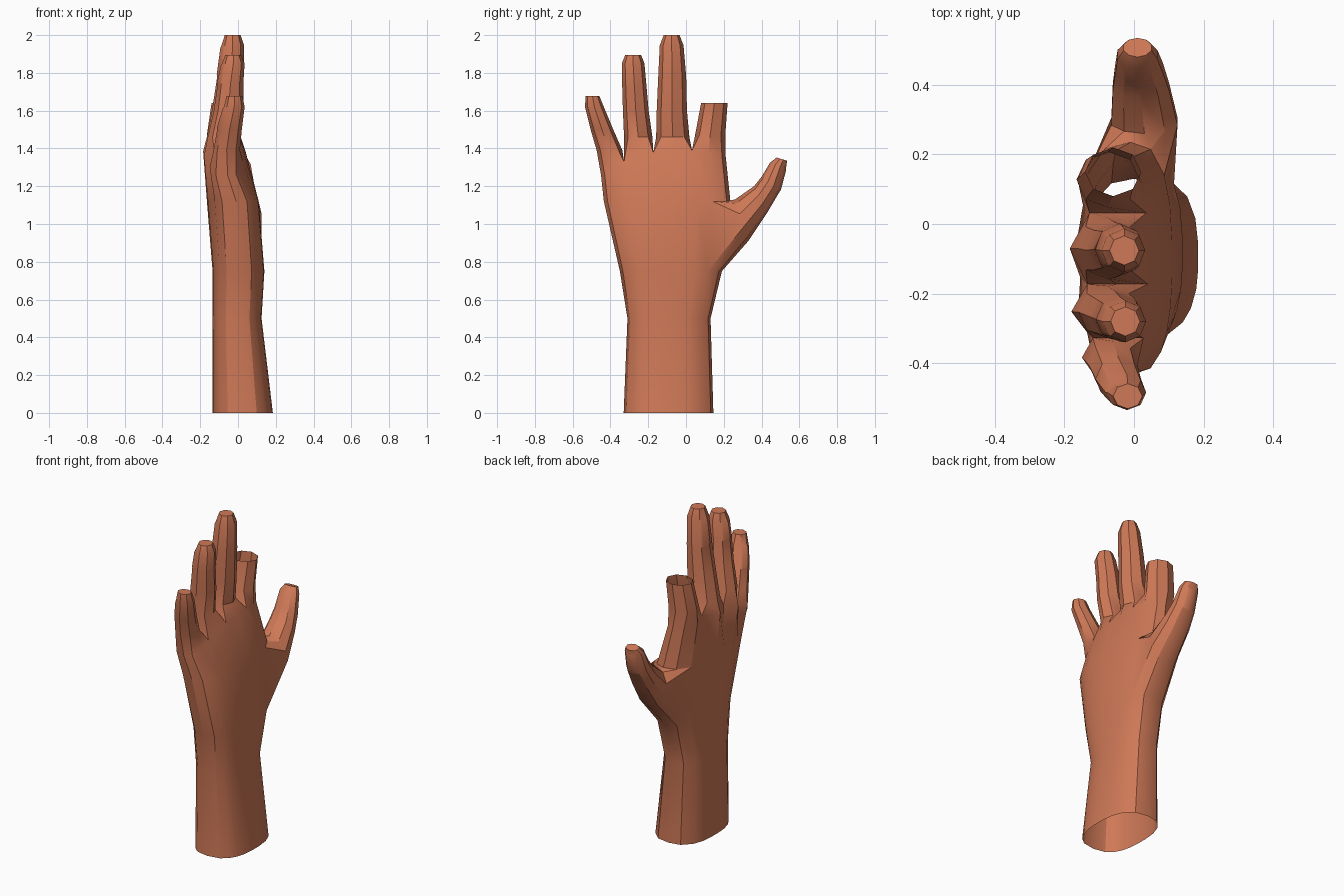
import bpy, bmesh, math

if "Cube" in bpy.data.objects:
    bpy.data.objects.remove(bpy.data.objects["Cube"])

skin = bpy.data.materials.new("skin")
skin.use_nodes = True
skin.diffuse_color = (0.62, 0.19, 0.095, 1)
skin.node_tree.nodes["Principled BSDF"].inputs["Base Color"].default_value = skin.diffuse_color

bm = bmesh.new()


def bridge(a, b):
    n = len(a)
    return [bm.faces.new((a[i], a[(i + 1) % n], b[(i + 1) % n], b[i])) for i in range(n)]


def loft(base, rings, nail=None):
    """Extend a ring of vertices through more rings; cap it and add a nail if asked."""
    prev, segments = base, []
    for ring in rings:
        verts = [bm.verts.new(p) for p in ring]
        segments.append(bridge(prev, verts))
        prev = verts
    if nail is not None:
        bm.faces.new(prev)
        bm.normal_update()
        nail_faces = [segments[-2][nail], segments[-2][nail + 1]]
        bmesh.ops.inset_region(bm, faces=nail_faces, thickness=0.012, depth=-0.004)


# Wrist and palm: rings of nine columns on the back and nine on the palm side
columns = [0.03, 0.1, 0.185, 0.3, 0.42, 0.575, 0.73, 0.86, 0.97]
knuckle_z = [1.26, 1.3, 1.33, 1.36, 1.38, 1.385, 1.39, 1.38, 1.36]


def palm_ring(z, y0, y1, back, mid, palm, groove, top=False):
    def point(j, edge):
        u = abs(2 * columns[j] - 1)
        w = (1 - u ** 2.6) ** (1 / 2.6)
        x = mid + (edge - mid) * w
        if edge == back and j in (2, 4, 6):
            x += groove
        return x, y0 + (y1 - y0) * columns[j], knuckle_z[j] if top else z
    pts = [point(j, back) for j in range(9)]
    pts.append((mid, y1, knuckle_z[8] if top else z))
    pts += [point(j, palm) for j in reversed(range(9))]
    pts.append((mid, y0, knuckle_z[0] if top else z))
    return [bm.verts.new(p) for p in pts]


rings = [
    palm_ring(0, -0.33, 0.145, -0.135, 0.02, 0.185, 0),
    palm_ring(0.5, -0.31, 0.13, -0.135, 0.0, 0.125, 0),
    palm_ring(0.75, -0.35, 0.19, -0.135, 0.01, 0.14, 0),
    palm_ring(1.12, -0.435, 0.235, -0.165, -0.01, 0.11, 0.01),
    palm_ring(1.36, -0.45, 0.21, -0.185, -0.055, 0.04, 0.05, True),
]
THUMB_SPAN = range(7, 11)      # columns left open for the thumb
for k, (low, high) in enumerate(zip(rings, rings[1:])):
    for i, face in enumerate(bridge(low, high)):
        if k == 2 and i in THUMB_SPAN:
            bm.faces.remove(face)

# Thumb: (outer y, z), (inner y, z), centre x, half depth
thumb_path = [
    ((0.33, 0.91), (0.26, 1.13), 0.03, 0.1),
    ((0.43, 1.06), (0.36, 1.2), 0.02, 0.085),
    ((0.495, 1.17), (0.4, 1.25), 0.015, 0.072),
    ((0.53, 1.3), (0.445, 1.325), 0.01, 0.06),
    ((0.535, 1.335), (0.48, 1.352), 0.01, 0.042),
]


def thumb_ring(outer, inner, cx, hx):
    pts = []
    for i in range(10):
        a = math.radians(36 * i - 72)
        t = (1 - math.cos(a)) / 2
        pts.append((cx + hx * math.sin(a),
                    outer[0] + (inner[0] - outer[0]) * t,
                    outer[1] + (inner[1] - outer[1]) * t))
    return pts


thumb_base = rings[2][7:12] + rings[3][7:12][::-1]
loft(thumb_base, [thumb_ring(*r) for r in thumb_path], nail=1)

# Fingers: z, centre y, centre x, half width, half depth
pinky = [(1.39, -0.405, -0.06, 0.068, 0.07), (1.5, -0.445, -0.045, 0.06, 0.065),
         (1.62, -0.485, -0.02, 0.05, 0.055), (1.678, -0.495, -0.018, 0.036, 0.042)]
ring_finger = [(1.46, -0.253, -0.075, 0.075, 0.085), (1.6, -0.266, -0.05, 0.068, 0.078),
               (1.74, -0.274, -0.04, 0.064, 0.068), (1.85, -0.28, -0.025, 0.06, 0.06),
               (1.895, -0.28, -0.025, 0.042, 0.042)]
middle = [(1.46, -0.07, -0.075, 0.088, 0.09), (1.6, -0.075, -0.055, 0.08, 0.083),
          (1.78, -0.073, -0.04, 0.074, 0.07), (1.945, -0.076, -0.028, 0.063, 0.06),
          (2.0, -0.076, -0.028, 0.042, 0.042)]
index = [(1.47, 0.128, -0.075, 0.08, 0.09), (1.64, 0.15, -0.06, 0.07, 0.08)]


def finger_ring(z, cy, cx, hy, hx):
    angles = [math.radians(45 * (i - 1)) for i in range(8)]
    return [(cx - hx * math.cos(a), cy + hy * math.sin(a), z) for a in angles]


# Webs between the fingers join neighbouring finger bases
top = rings[-1]
webs = {0: top[19], 8: top[9]}
for j in (2, 4, 6):
    a, b = top[j].co, top[18 - j].co
    mid = (a + b) / 2
    webs[j] = bm.verts.new((mid.x, mid.y, mid.z - 0.01))

for n, path in enumerate((pinky, ring_finger, middle, index)):
    j = 2 * n
    base = [top[j], top[j + 1], top[j + 2], webs[j + 2],
            top[16 - j], top[17 - j], top[18 - j], webs[j]]
    # The index finger is a cut, open stump
    loft(base, [finger_ring(*r) for r in path], nail=None if path is index else 0)

bmesh.ops.recalc_face_normals(bm, faces=bm.faces)
mesh = bpy.data.meshes.new("hand")
bm.to_mesh(mesh)
bm.free()
mesh.materials.append(skin)
hand = bpy.data.objects.new("hand", mesh)
bpy.context.collection.objects.link(hand)

bpy.ops.object.select_all(action='DESELECT')
hand.select_set(True)
bpy.context.view_layer.objects.active = hand
bpy.ops.object.shade_smooth_by_angle(angle=math.radians(30))
